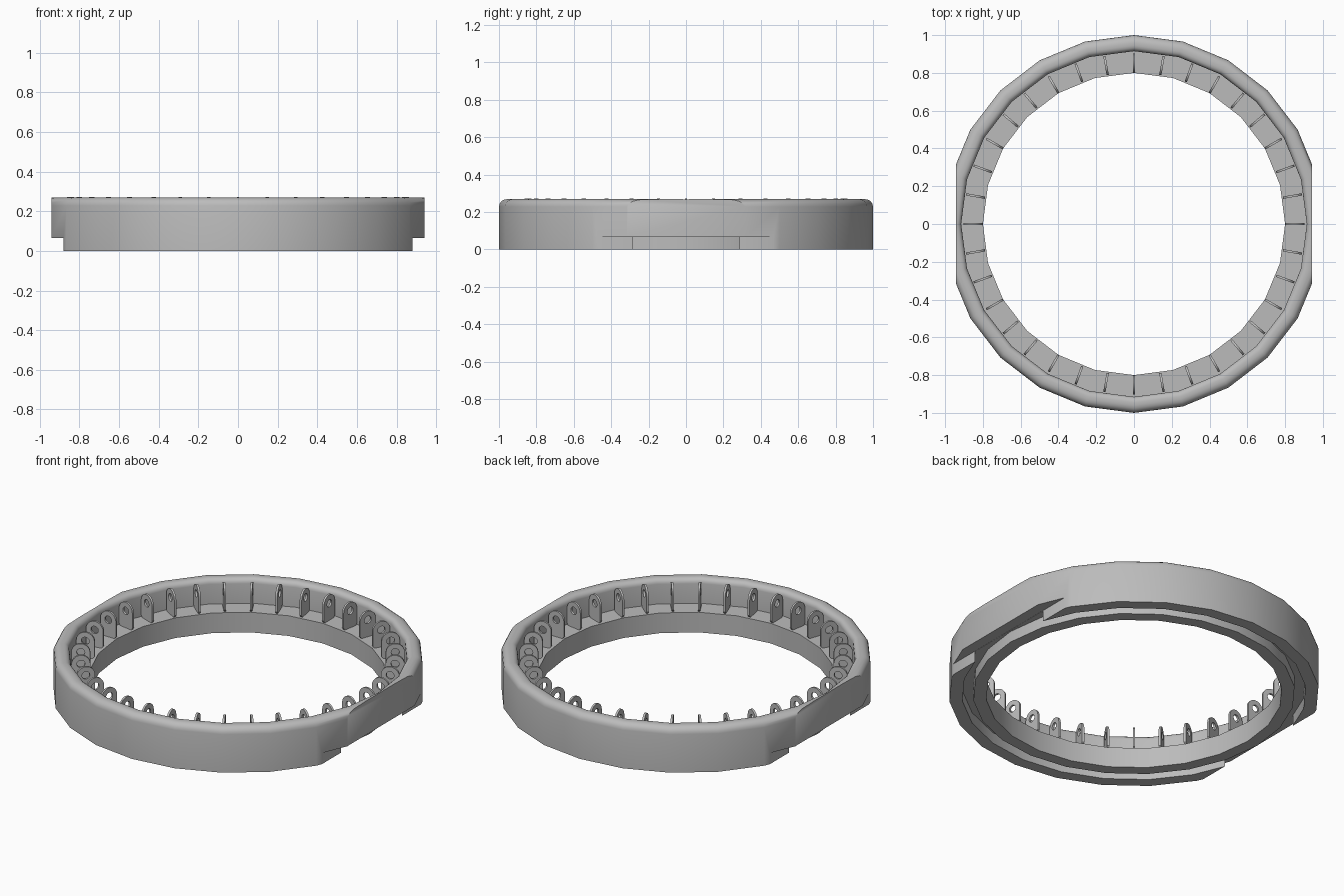
import bpy, bmesh, math
from mathutils import Matrix

if "Cube" in bpy.data.objects:
    bpy.data.objects.remove(bpy.data.objects["Cube"], do_unlink=True)

SIDES, TABS = 24, 36
GREY = (0.5, 0.5, 0.5, 1)

grey = bpy.data.materials.new("plain grey")
grey.use_nodes = True
grey.diffuse_color = GREY
grey.node_tree.nodes["Principled BSDF"].inputs["Base Color"].default_value = GREY


def make_object(name, bm):
    bmesh.ops.recalc_face_normals(bm, faces=bm.faces)
    mesh = bpy.data.meshes.new(name)
    bm.to_mesh(mesh)
    bm.free()
    mesh.materials.append(grey)
    obj = bpy.data.objects.new(name, mesh)
    bpy.context.collection.objects.link(obj)
    return obj


def activate(obj):
    bpy.ops.object.select_all(action='DESELECT')
    obj.select_set(True)
    bpy.context.view_layer.objects.active = obj


def fillet(r, z, radius, start, end, steps=4):
    angles = [math.radians(start + (end - start) * i / steps) for i in range(steps + 1)]
    return [(r + radius * math.cos(a), z + radius * math.sin(a)) for a in angles]


# Ring: turned cross-section with rounded rim, inner ledge and underside groove
RIM, LEDGE, GROOVE = 0.268, 0.12, 0.065
profile = [(0.8, 0), (0.87, 0), (0.87, GROOVE), (0.93, GROOVE), (0.93, 0), (1, 0)]
profile += fillet(0.96, RIM - 0.04, 0.04, 0, 90)
profile += fillet(0.945, RIM - 0.03, 0.03, 90, 180)
profile += [(0.915, LEDGE), (0.8, LEDGE)]

bm = bmesh.new()
loops = []
for i in range(SIDES):
    a = 2 * math.pi * i / SIDES
    loops.append([bm.verts.new((r * math.cos(a), r * math.sin(a), z)) for r, z in profile])
for i in range(SIDES):
    here, there = loops[i], loops[(i + 1) % SIDES]
    for j in range(len(profile)):
        k = (j + 1) % len(profile)
        bm.faces.new((here[j], there[j], there[k], here[k]))
ring = make_object("ring", bm)


# Flats on both sides, and a deeper notch below each flat
def cut_side(side, inner_x, low, high):
    bm = bmesh.new()
    bmesh.ops.create_cube(bm, size=1)
    bmesh.ops.scale(bm, vec=(0.4, 2.4, high - low), verts=bm.verts)
    bmesh.ops.translate(bm, vec=(side * (inner_x + 0.2), 0, (low + high) / 2), verts=bm.verts)
    cutter = make_object("side_cutter", bm)
    cutter.hide_render = True
    mod = ring.modifiers.new("side_cut", 'BOOLEAN')
    mod.operation = 'DIFFERENCE'
    mod.solver = 'EXACT'
    mod.object = cutter
    activate(ring)
    bpy.ops.object.modifier_apply(modifier=mod.name)
    bpy.data.objects.remove(cutter, do_unlink=True)


for side in (-1, 1):
    cut_side(side, 0.942, -0.1, 0.4)
    cut_side(side, 0.88, -0.1, GROOVE + 0.001)
activate(ring)
bpy.ops.object.shade_smooth_by_angle(angle=math.radians(30))

# Tab: upright arched plate with a round hole
HALF, THICK, HOLE, POINTS = 0.051, 0.012, 0.022, 24
CENTRE_R, CENTRE_Z = 0.852, 0.221
DEPTH = CENTRE_Z - LEDGE + 0.015
bm = bmesh.new()
rows = [[], [], [], []]
for i in range(POINTS):
    a = 2 * math.pi * i / POINTS
    c, s = math.cos(a), math.sin(a)
    reach = HALF
    if s < -0.01:
        reach = min(HALF / max(abs(c), 0.001), DEPTH / -s)
    corners = ((reach, -1), (reach, 1), (HOLE, 1), (HOLE, -1))
    for row, (d, y) in zip(rows, corners):
        row.append(bm.verts.new((CENTRE_R + d * c, y * THICK / 2, CENTRE_Z + d * s)))
for j in range(4):
    a, b = rows[j], rows[(j + 1) % 4]
    for i in range(POINTS):
        n = (i + 1) % POINTS
        bm.faces.new((a[i], a[n], b[n], b[i]))
tab = make_object("tab", bm)
activate(tab)
bpy.ops.object.shade_smooth_by_angle(angle=math.radians(30))

# Repeat the tab around the ledge
for i in range(1, TABS):
    copy = bpy.data.objects.new("tab", tab.data)
    copy.matrix_world = Matrix.Rotation(2 * math.pi * i / TABS, 4, 'Z')
    bpy.context.collection.objects.link(copy)
